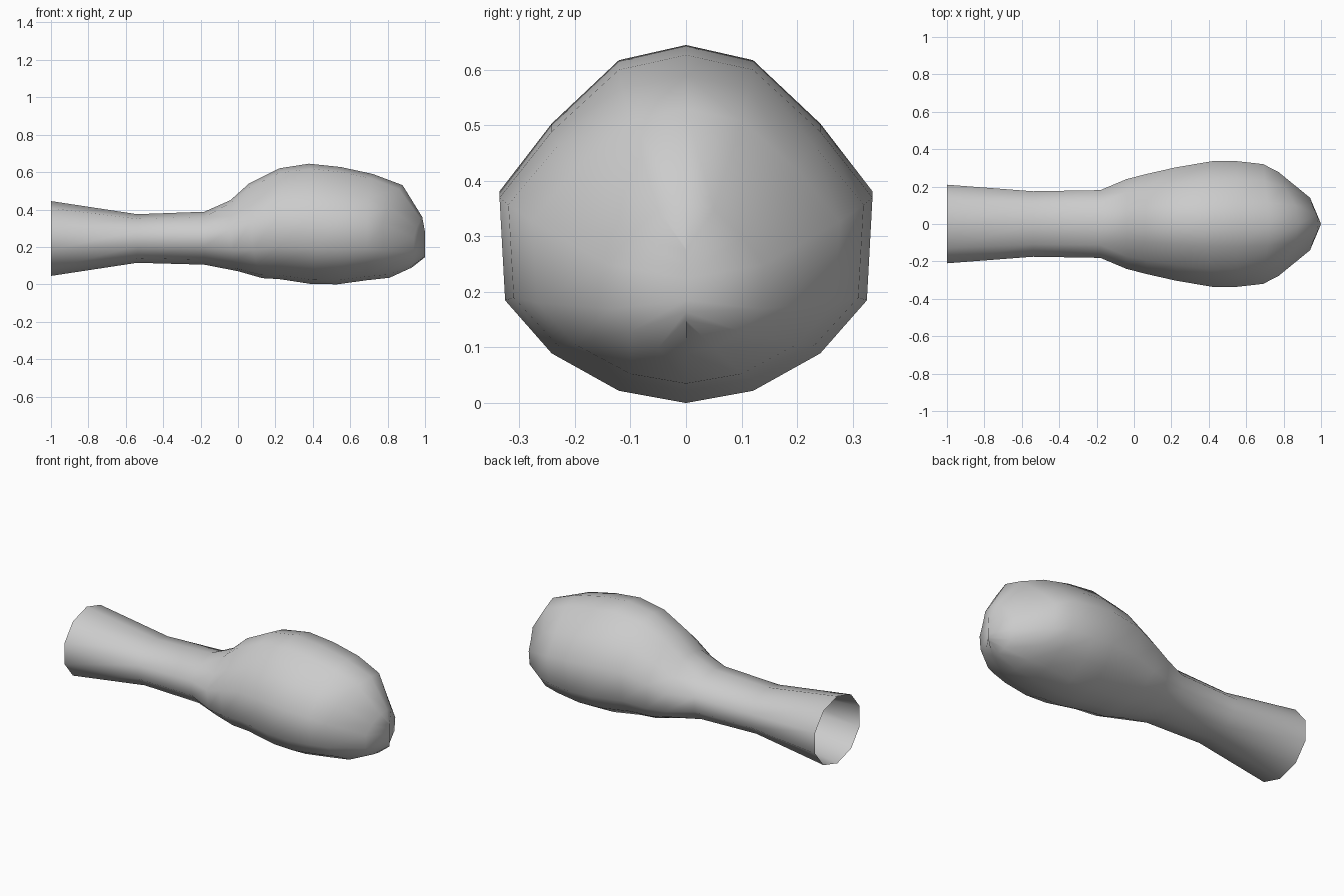
import bpy, bmesh, math

if "Cube" in bpy.data.objects:
    bpy.data.objects.remove(bpy.data.objects["Cube"])

# Half cross-sections from top to bottom: (width factor, height factor)
m = math.sin(math.radians(72))
TUBE = [(math.sin(math.pi * k / 5) / m, math.cos(math.pi * k / 5)) for k in range(6)]
HEAD = [(0, 1), (.36, .915), (.72, .56), (1, .18), (.97, -.41), (.72, -.715), (.36, -.93), (0, -1)]

# Rings: section, top x, top z, bottom x, bottom z, side x, half width
RINGS = [
    (TUBE, -1.0, .445, -1.0, .045, -1.0, .21),
    (TUBE, -.54, .375, -.54, .115, -.54, .175),
    (TUBE, -.18, .388, -.18, .105, -.18, .181),
    (HEAD, -.04, .45, 0.0, .07, -.04, .24),
    (HEAD, .06, .54, .13, .033, .07, .268),
    (HEAD, .22, .62, .22, .028, .22, .302),
    (HEAD, .38, .645, .39, .002, .42, .336),
    (HEAD, .55, .627, .53, .0, .55, .336),
    (HEAD, .72, .59, .69, .022, .69, .32),
    (HEAD, .88, .53, .81, .035, .77, .277),
    (HEAD, .985, .36, .93, .09, .94, .14),
    (HEAD, 1.0, .28, 1.0, .145, 1.0, 0),
]


def make_ring(bm, section, xt, zt, xb, zb, xs, w):
    pts = [(a, c) for a, c in section]
    pts += [(-a, c) for a, c in reversed(section[1:-1])]
    verts = []
    for a, c in pts:
        x = xs + ((xt if c > 0 else xb) - xs) * c * c
        y = 0.0 if abs(a) < 1e-6 else w * a
        verts.append(bm.verts.new((x, y, (zt + zb) / 2 + (zt - zb) / 2 * c)))
    return verts


def bridge(bm, A, B):
    # Quads for equal rings, triangles where the side count changes
    na, nb = len(A), len(B)
    i = j = 0
    while i < na or j < nb:
        ta, tb = (i + 1) / na, (j + 1) / nb
        a, b = A[i % na], B[j % nb]
        if abs(ta - tb) < 1e-6:
            bm.faces.new((a, A[(i + 1) % na], B[(j + 1) % nb], b))
            i, j = i + 1, j + 1
        elif ta < tb:
            bm.faces.new((a, A[(i + 1) % na], b))
            i += 1
        else:
            bm.faces.new((a, B[(j + 1) % nb], b))
            j += 1


# Open tube flowing into a bulbous closed head
bm = bmesh.new()
rings = [make_ring(bm, *r) for r in RINGS]
for A, B in zip(rings, rings[1:]):
    bridge(bm, A, B)
# Collapse the last ring into the vertical nose edge
bmesh.ops.remove_doubles(bm, verts=bm.verts[:], dist=1e-4)
bmesh.ops.recalc_face_normals(bm, faces=bm.faces[:])
# Make sure normals face outward
if sum(f.normal.z * (f.calc_center_median().z - .3) * f.calc_area() for f in bm.faces) < 0:
    bmesh.ops.reverse_faces(bm, faces=bm.faces[:])
for f in bm.faces:
    f.smooth = True
mesh = bpy.data.meshes.new("bulb_with_neck")
bm.to_mesh(mesh)
bm.free()
bpy.context.collection.objects.link(bpy.data.objects.new("bulb_with_neck", mesh))
